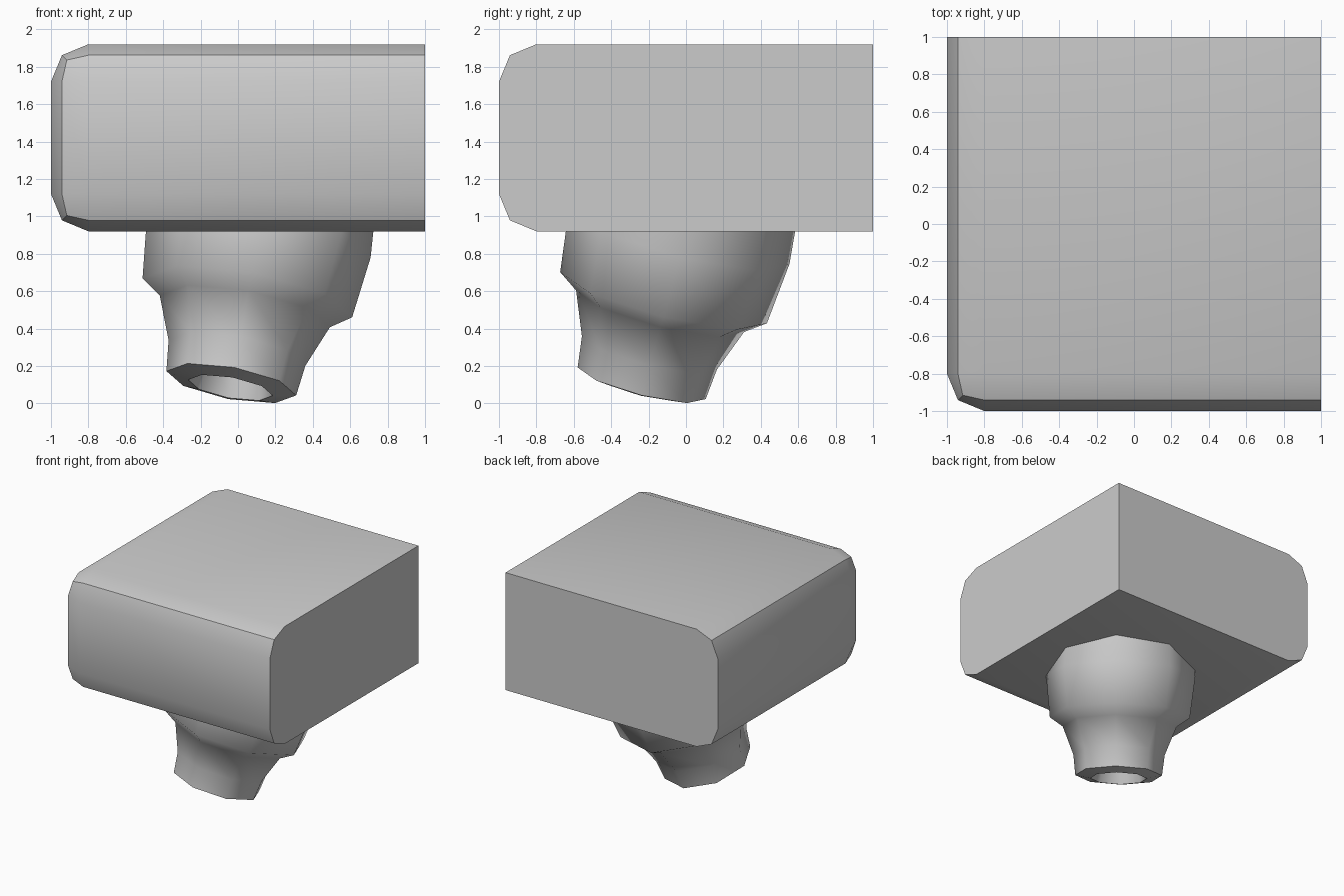
import bpy, bmesh
from math import cos, sin, pi, radians
from mathutils import Vector

if "Cube" in bpy.data.objects:
    bpy.data.objects.remove(bpy.data.objects["Cube"])


def finish(bm, name, angle):
    bmesh.ops.recalc_face_normals(bm, faces=bm.faces[:])
    mesh = bpy.data.meshes.new(name)
    bm.to_mesh(mesh)
    bm.free()
    obj = bpy.data.objects.new(name, mesh)
    bpy.context.collection.objects.link(obj)
    bpy.ops.object.select_all(action='DESELECT')
    obj.select_set(True)
    bpy.context.view_layer.objects.active = obj
    bpy.ops.object.shade_smooth_by_angle(angle=radians(angle))
    return obj


# Block: rounded only on the edges bordering the left and front sides
bm = bmesh.new()
bmesh.ops.create_cube(bm, size=2)
for v in bm.verts:
    v.co.z = 1.42 + v.co.z * 0.5
rounded = [e for e in bm.edges
           if all(v.co.x < 0.9 for v in e.verts) and
           any(f.normal.y < -0.9 or f.normal.x < -0.9 for f in e.link_faces) and
           not any(f.normal.y > 0.9 for f in e.link_faces)]
rounded += [e for e in bm.edges
            if all(v.co.y < -0.9 for v in e.verts) and
            abs(e.verts[0].co.z - e.verts[1].co.z) < 0.1 and e not in rounded]
bmesh.ops.bevel(bm, geom=rounded, offset=0.2, offset_type='OFFSET',
                segments=2, profile=0.5, affect='EDGES')
finish(bm, "block", 40)

# Nozzle: tilted eight-sided stepped lathe, (radius, distance along axis)
profile = [(0.58, 0.70), (0.608, 0.343), (0.57, 0.0), (0.463, -0.076),
           (0.372, -0.31), (0.353, -0.48), (0.23, -0.505), (0.18, -0.28)]
centre = Vector((0.05, -0.12, 0.565))
axis = Vector((0.179, 0.244, 0.953)).normalized()
across = Vector((0.983, 0, -0.184)).normalized()
side = axis.cross(across).normalized()
SIDES = 8

bm = bmesh.new()
rings = []
for r, t in profile:
    rings.append([bm.verts.new(centre + axis * t + r * (
        across * cos(2 * pi * i / SIDES) + side * sin(2 * pi * i / SIDES)))
        for i in range(SIDES)])
for a, b in zip(rings, rings[1:]):
    for i in range(SIDES):
        j = (i + 1) % SIDES
        bm.faces.new((a[i], a[j], b[j], b[i]))
bm.faces.new(rings[0])
bm.faces.new(rings[-1])
finish(bm, "nozzle", 50)
